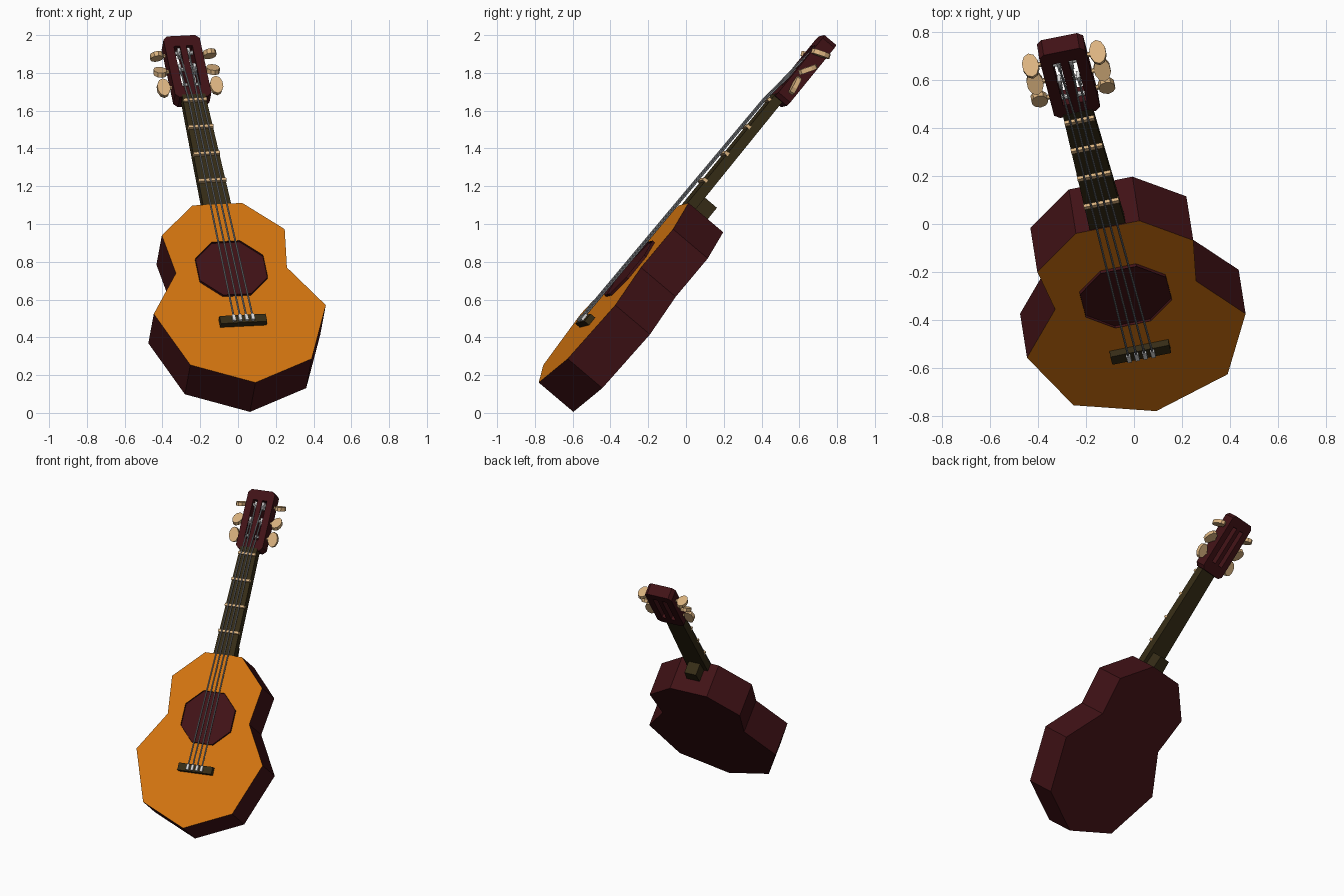
import bpy, bmesh, math
from mathutils import Matrix, Vector

cube = bpy.data.objects.get("Cube")
if cube:
    bpy.data.objects.remove(cube, do_unlink=True)

# Leaning frame: local x across, y along the neck, z out of the soundboard
along = Vector((-0.164, 0.622, 0.766)).normalized()
out = Vector((0.12, -0.759, 0.64))
out = (out - along * out.dot(along)).normalized()
across = along.cross(out)
FRAME = Matrix.Translation(out * 0.705 - across * 0.055) @ Matrix((across, along, out)).transposed().to_4x4()


def material(name, rgb, rough=0.6):
    m = bpy.data.materials.new(name)
    m.use_nodes = True
    m.diffuse_color = (*rgb, 1)
    bsdf = m.node_tree.nodes["Principled BSDF"]
    bsdf.inputs["Base Color"].default_value = (*rgb, 1)
    bsdf.inputs["Roughness"].default_value = rough
    return m


MAHOGANY = material("dark red wood", (0.052, 0.006, 0.008))
SPRUCE = material("orange wood", (0.65, 0.175, 0.005))
EBONY = material("dark olive wood", (0.036, 0.025, 0.008))
IVORY = material("tan", (0.72, 0.46, 0.22))
STEEL = material("string grey", (0.27, 0.28, 0.3))
SILVER = material("silver", (0.7, 0.7, 0.7))


def finish(name, bm, *mats):
    bmesh.ops.recalc_face_normals(bm, faces=bm.faces)
    mesh = bpy.data.meshes.new(name)
    bm.to_mesh(mesh)
    bm.free()
    for m in mats:
        mesh.materials.append(m)
    ob = bpy.data.objects.new(name, mesh)
    bpy.context.collection.objects.link(ob)
    ob.matrix_world = FRAME
    return ob


def prism(bm, points, z0, z1):
    """Extrude an outline from z0 to z1 and return the front face."""
    low = [bm.verts.new((x, y, z0)) for x, y in points]
    high = [bm.verts.new((x, y, z1)) for x, y in points]
    bm.faces.new(low[::-1])
    for i in range(len(low)):
        j = (i + 1) % len(low)
        bm.faces.new((low[i], low[j], high[j], high[i]))
    return bm.faces.new(high)


def block(name, mat, w0, w1, y0, y1, z0, z1, x=0):
    """Box from y0 to y1 whose width runs from w0 to w1."""
    bm = bmesh.new()
    prism(bm, [(x - w0 / 2, y0), (x + w0 / 2, y0), (x + w1 / 2, y1), (x - w1 / 2, y1)], z0, z1)
    return finish(name, bm, mat)


# Body: mirrored outline, soundboard inset within a dark rim
half = [(0.328, -0.234), (0.465, 0.128), (0.30, 0.399), (0.332, 0.662), (0.135, 0.856)]
outline = [(0, -0.377)] + half + [(-x, y) for x, y in reversed(half)]
bm = bmesh.new()
front = prism(bm, outline, -0.242, 0)
bmesh.ops.inset_region(bm, faces=[front], thickness=0.013)
front.material_index = 1
finish("body", bm, MAHOGANY, SPRUCE)

# Rosette: raised octagon with a sunken sound hole
bm = bmesh.new()
octagon = [(0.198 * math.cos(math.radians(a)), 0.404 + 0.198 * math.sin(math.radians(a)))
           for a in [22.5 + 45 * i for i in range(8)]]
hole = prism(bm, octagon, 0, 0.015)
bmesh.ops.inset_region(bm, faces=[hole], thickness=0.055)
bmesh.ops.translate(bm, verts=hole.verts, vec=(0, 0, -0.012))
finish("rosette", bm, MAHOGANY)

# Bridge, neck and heel
block("bridge", EBONY, 0.25, 0.25, 0.012, 0.064, 0, 0.032)
block("neck", EBONY, 0.152, 0.125, 0.845, 1.62, -0.058, -0.003)
block("heel", EBONY, 0.095, 0.085, 0.85, 0.95, -0.145, -0.05)

# Frets and nut
for i in range(4):
    width = 0.15 - 0.008 * i
    y = 1.018 + 0.185 * i
    block("nut" if i == 3 else "fret", IVORY, width, width, y - 0.009, y + 0.009, -0.012, 0.012)

# Headstock: slab of cells with two open slots and bevelled corners
xs = [-0.098, -0.05, -0.017, 0.017, 0.05, 0.098]
ys = [1.605, 1.68, 1.955, 2.025]
bm = bmesh.new()
grid = [[bm.verts.new((x, y, -0.088)) for x in xs] for y in ys]
cells = [bm.faces.new((grid[j][i], grid[j][i + 1], grid[j + 1][i + 1], grid[j + 1][i]))
         for j in range(3) for i in range(5) if not (j == 1 and i in (1, 3))]
raised = bmesh.ops.extrude_face_region(bm, geom=cells, use_keep_orig=True)["geom"]
bmesh.ops.translate(bm, verts=[g for g in raised if isinstance(g, bmesh.types.BMVert)], vec=(0, 0, 0.083))
corners = [e for e in bm.edges if abs(e.verts[0].co.z - e.verts[1].co.z) > 0.05
           and abs(e.verts[0].co.x) > 0.09 and not 1.61 < e.verts[0].co.y < 2.02]
bmesh.ops.bevel(bm, geom=corners, offset=0.022, segments=1, affect='EDGES')
finish("headstock", bm, MAHOGANY)

# Tuning pegs: flat paddles turned about their shafts, with posts in the slots
for side in (-1, 1):
    for y, turn in ((1.925, -69), (1.815, -31), (1.705, 12)):
        bm = bmesh.new()
        place = Matrix.Translation((side * 0.143, y, -0.045)) @ Matrix.Rotation(math.radians(turn), 4, 'X')
        bmesh.ops.create_cone(bm, cap_ends=True, segments=10, radius1=1, radius2=1, depth=0.026,
                              matrix=place @ Matrix.Diagonal((0.035, 0.052, 1, 1)))
        bmesh.ops.create_cone(bm, cap_ends=True, segments=6, radius1=0.011, radius2=0.011, depth=0.04,
                              matrix=Matrix.Translation((side * 0.105, y, -0.045)) @ Matrix.Rotation(math.pi / 2, 4, 'Y'))
        finish("tuning_peg", bm, IVORY)
        bm = bmesh.new()
        bmesh.ops.create_cone(bm, cap_ends=True, segments=8, radius1=0.011, radius2=0.011, depth=0.04,
                              matrix=Matrix.Translation((side * 0.0335, y, -0.03)) @ Matrix.Rotation(math.pi / 2, 4, 'Y'))
        finish("tuning_post", bm, SILVER)

# Strings from saddle to post, each with a silver saddle and a winding
for k in (-1.5, -0.5, 0.5, 1.5):
    slot = math.copysign(0.0335, k) + (0.007 if abs(k) > 1 else -0.007) * math.copysign(1, k)
    post = 1.815 if abs(k) > 1 else 1.925
    path = [(k * 0.034, 0.03, 0.04), (k * 0.025, 1.573, 0.018), (slot, post, -0.012)]
    for a, b in zip(path, path[1:]):
        a, b = Vector(a), Vector(b)
        bm = bmesh.new()
        turn = (b - a).to_track_quat('Z', 'Y').to_matrix().to_4x4()
        bmesh.ops.create_cone(bm, cap_ends=True, segments=6, radius1=0.005, radius2=0.005,
                              depth=(b - a).length, matrix=Matrix.Translation((a + b) / 2) @ turn)
        finish("string", bm, STEEL)
    block("saddle", SILVER, 0.018, 0.018, 0.02, 0.058, 0.03, 0.046, k * 0.034)
    block("winding", SILVER, 0.014, 0.014, post - 0.03, post + 0.02, -0.045, -0.008, slot)
